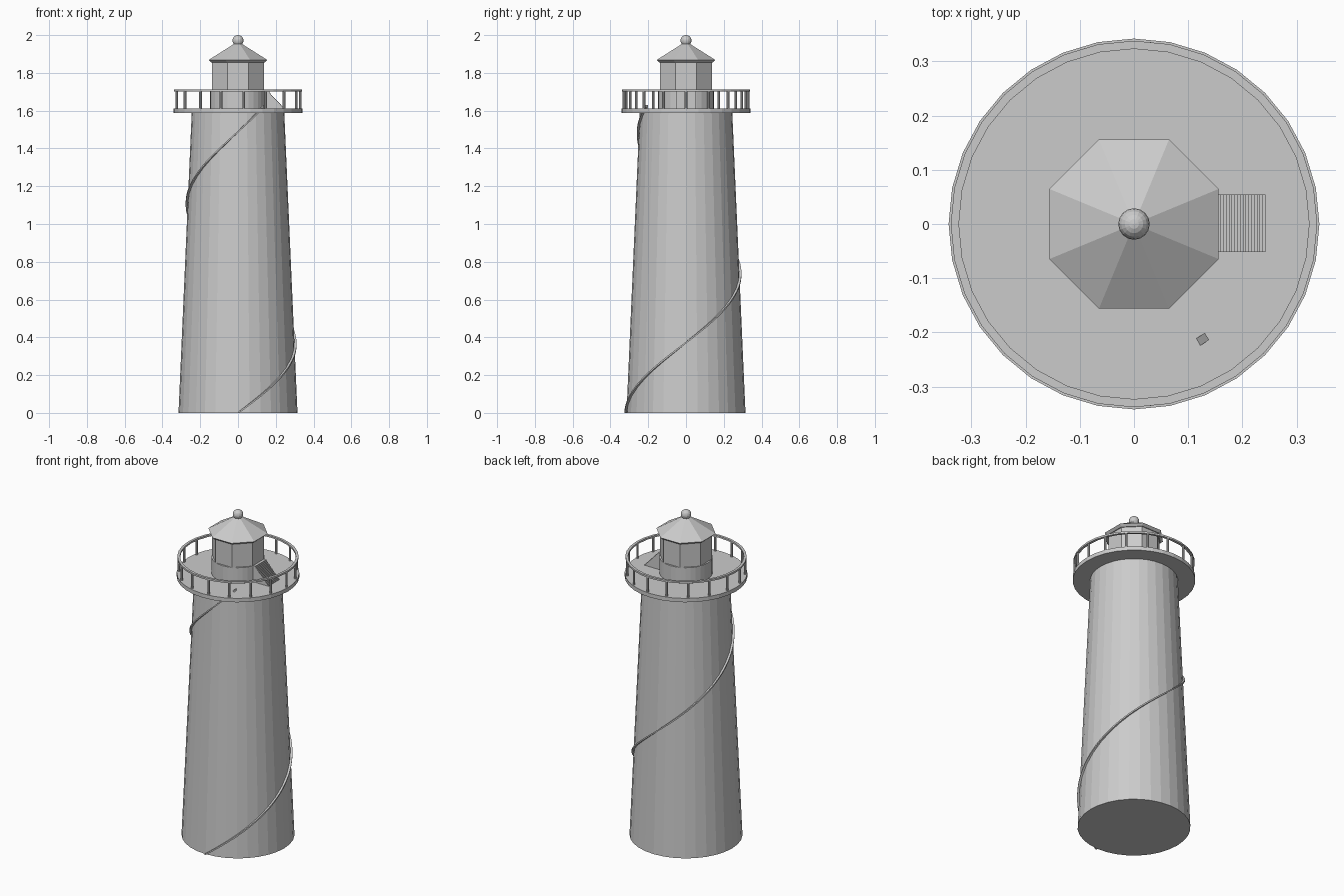
import bpy, bmesh
from math import sin, cos, pi, radians

if "Cube" in bpy.data.objects:
    bpy.data.objects.remove(bpy.data.objects["Cube"])


def make(name, bm):
    bmesh.ops.recalc_face_normals(bm, faces=bm.faces)
    me = bpy.data.meshes.new(name)
    bm.to_mesh(me)
    bm.free()
    ob = bpy.data.objects.new(name, me)
    bpy.context.collection.objects.link(ob)
    return ob


def lathe(name, profile, n, turn=0.0, closed=False):
    """Revolve (radius, z) points; open profiles get capped ends."""
    bm = bmesh.new()
    rings = [[bm.verts.new((r * cos(turn + 2 * pi * i / n), r * sin(turn + 2 * pi * i / n), z))
              for i in range(n)] for r, z in profile]
    pairs = list(zip(rings, rings[1:])) + ([(rings[-1], rings[0])] if closed else [])
    for a, b in pairs:
        for i in range(n):
            j = (i + 1) % n
            bm.faces.new((a[i], a[j], b[j], b[i]))
    if not closed:
        bm.faces.new(rings[0])
        bm.faces.new(rings[-1])
    return make(name, bm)


R0, R1, H = 0.315, 0.245, 1.59
OCT = pi / 8
K = 1 / cos(OCT)  # apothem to corner radius

# Tower, gallery and lantern room
lathe("tower", [(R0, 0), (R1, H)], 32)
lathe("gallery_deck", [(0.342, 1.588), (0.342, 1.612)], 32)
lathe("lantern_base", [(0.148, 1.61), (0.148, 1.71)], 32)
lathe("lantern_room", [(0.137 * K, 1.70), (0.137 * K, 1.862)], 8, OCT)
lathe("roof", [(0.142 * K, 1.855), (0.156 * K, 1.868), (0.008, 1.962)], 8, OCT)

# Roof finial
bm = bmesh.new()
bmesh.ops.create_uvsphere(bm, u_segments=16, v_segments=10, radius=0.029)
bmesh.ops.translate(bm, verts=bm.verts, vec=(0, 0, 1.971))
make("finial", bm)

# Gallery railing
lathe("top_rail", [(0.323, 1.702), (0.338, 1.702), (0.338, 1.713), (0.323, 1.713)], 32, closed=True)
bm = bmesh.new()
POSTS = 17
for i in range(POSTS):
    a = 2 * pi * i / POSTS
    new = bmesh.ops.create_cone(bm, cap_ends=True, segments=8, radius1=0.007, radius2=0.007, depth=0.096)
    bmesh.ops.translate(bm, verts=new["verts"], vec=(0.33 * cos(a), 0.33 * sin(a), 1.658))
make("railing_posts", bm)

# Small flight of steps from the deck up to the lantern base
STEPS = 18
pts = [(0.14, 1.61), (0.243, 1.61)]
for i in range(STEPS):
    x = 0.243 - i * 0.093 / STEPS
    z = 1.612 + (i + 1) * 0.1 / STEPS
    pts += [(x, z), (x - 0.093 / STEPS, z)]
pts.append((0.14, 1.712))
bm = bmesh.new()
face = bm.faces.new([bm.verts.new((x, -0.052, z)) for x, z in pts])
ext = bmesh.ops.extrude_face_region(bm, geom=[face])
bmesh.ops.translate(bm, verts=[v for v in ext["geom"] if isinstance(v, bmesh.types.BMVert)], vec=(0, 0.106, 0))
make("lantern_steps", bm)

# Thin band spiralling up the tower wall
bm = bmesh.new()
N, TURN, RISE = 320, radians(393), 1.625
prev = None
for i in range(N + 1):
    t = i / N
    a, z = -pi / 2 + t * TURN, t * RISE
    r = R0 + (R1 - R0) * z / H
    ring = [bm.verts.new(((r + dr) * cos(a), (r + dr) * sin(a), max(z + dz, 0)))
            for dr, dz in ((-0.004, -0.005), (0.011, -0.005), (0.011, 0.005), (-0.004, 0.005))]
    if prev:
        for k in range(4):
            m = (k + 1) % 4
            bm.faces.new((prev[k], prev[m], ring[m], ring[k]))
    else:
        bm.faces.new(ring)
    prev = ring
bm.faces.new(prev)
make("spiral_band", bm)
